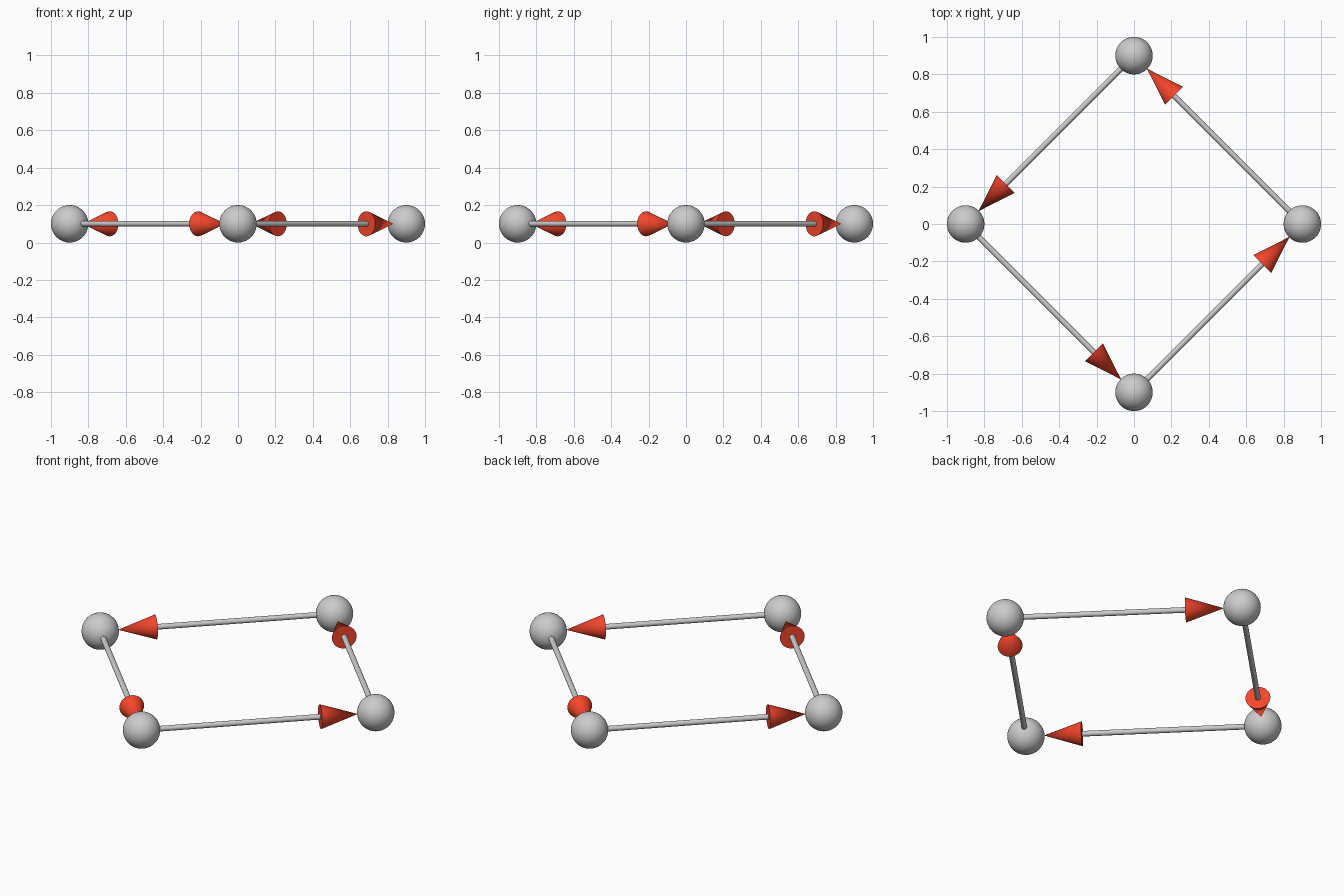
import bpy, math
from mathutils import Vector

if "Cube" in bpy.data.objects:
    bpy.data.objects.remove(bpy.data.objects["Cube"])

R_RING, R_NODE, Z = 0.9, 0.1, 0.1
TIP_GAP, HEAD_LEN, HEAD_R, ROD_R = 0.097, 0.205, 0.067, 0.015

red = bpy.data.materials.new("arrow_red")
red.diffuse_color = (0.9, 0.06, 0.025, 1)
red.use_nodes = True
red.node_tree.nodes["Principled BSDF"].inputs["Base Color"].default_value = red.diffuse_color


def finish(name, mat=None):
    ob = bpy.context.object
    ob.name = name
    bpy.ops.object.shade_smooth_by_angle(angle=math.radians(40))
    if mat:
        ob.data.materials.append(mat)


def taper(name, start, end, r1, r2, mat=None):
    """Cone or cylinder running from start to end."""
    d = end - start
    bpy.ops.mesh.primitive_cone_add(
        vertices=32, radius1=r1, radius2=r2, depth=d.length,
        location=(start + end) / 2,
        rotation=d.to_track_quat('Z', 'Y').to_euler())
    finish(name, mat)


nodes = [Vector((R_RING * math.cos(i * math.pi / 2),
                 R_RING * math.sin(i * math.pi / 2), Z)) for i in range(4)]

for i, a in enumerate(nodes):
    b = nodes[(i + 1) % 4]
    u = (b - a).normalized()
    # Ball at each corner
    bpy.ops.mesh.primitive_uv_sphere_add(segments=48, ring_count=24,
                                         radius=R_NODE, location=a)
    finish(f"node_ball_{i + 1}")
    # Rod and arrow head pointing counter-clockwise to the next ball
    tip = b - u * TIP_GAP
    base = tip - u * HEAD_LEN
    taper(f"link_rod_{i + 1}", a + u * TIP_GAP, base, ROD_R, ROD_R)
    taper(f"arrow_head_{i + 1}", base, tip, HEAD_R, 0, red)
